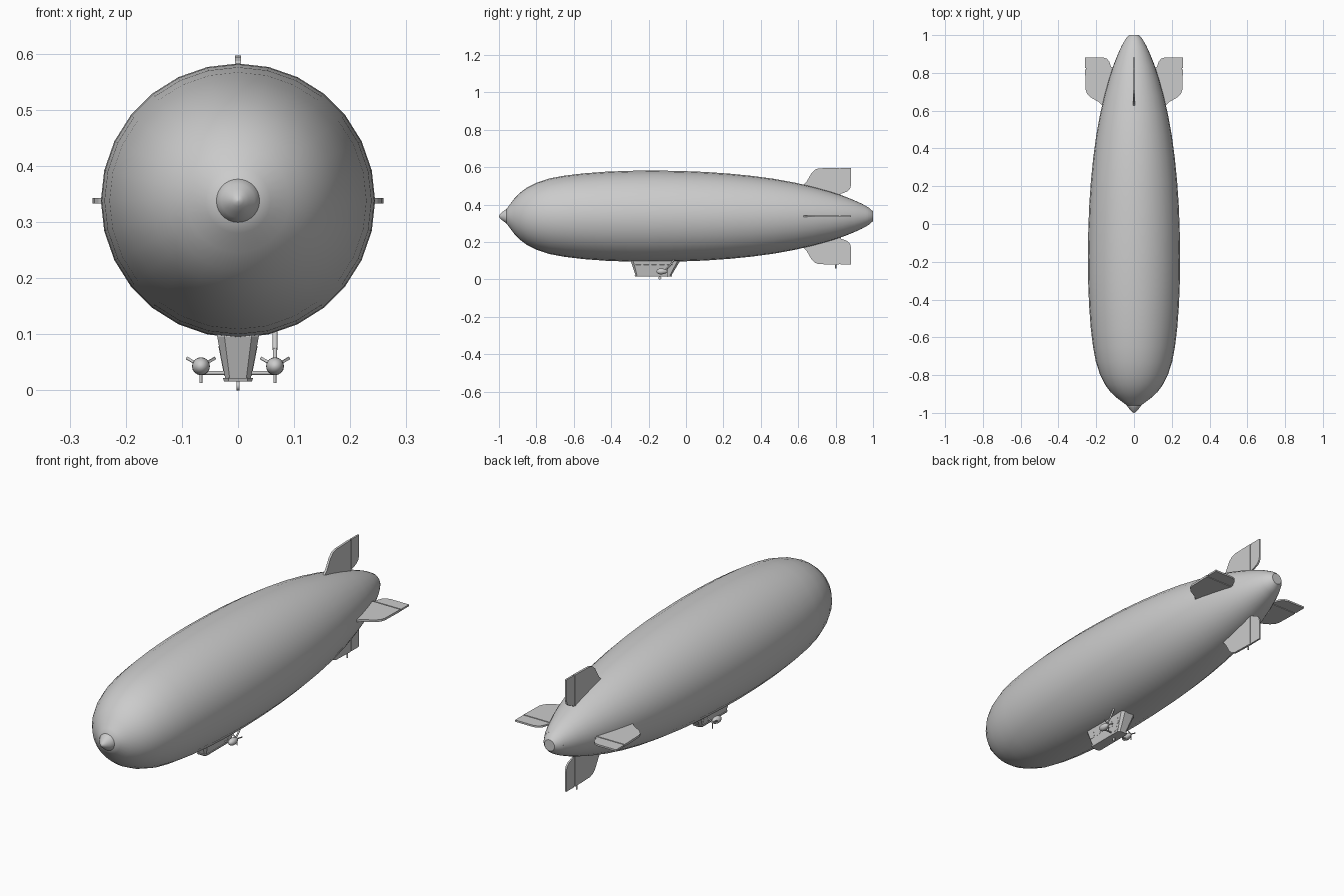
import bpy, bmesh, math
from mathutils import Vector, Matrix

if "Cube" in bpy.data.objects:
    bpy.data.objects.remove(bpy.data.objects["Cube"])

AXIS = 0.338  # height of the hull axis


def finish(name, bm, smooth=None):
    bmesh.ops.recalc_face_normals(bm, faces=bm.faces)
    me = bpy.data.meshes.new(name)
    bm.to_mesh(me)
    bm.free()
    ob = bpy.data.objects.new(name, me)
    bpy.context.collection.objects.link(ob)
    if smooth:
        bpy.ops.object.select_all(action='DESELECT')
        ob.select_set(True)
        bpy.context.view_layer.objects.active = ob
        bpy.ops.object.shade_smooth_by_angle(angle=math.radians(smooth))
    return ob


def lathe(name, profile, centre, sides, smooth=40):
    """Revolve (y, radius) points around a line parallel to y."""
    bm = bmesh.new()
    rings = []
    for y, r in profile:
        rings.append([bm.verts.new((centre[0] + r * math.sin(math.tau * i / sides), centre[1] + y,
                                    centre[2] + r * math.cos(math.tau * i / sides)))
                      for i in range(sides)])
    for a, b in zip(rings, rings[1:]):
        for i in range(sides):
            j = (i + 1) % sides
            bm.faces.new((a[i], a[j], b[j], b[i]))
    bm.faces.new(rings[0])
    bm.faces.new(rings[-1])
    return finish(name, bm, smooth)


def loft(name, loops):
    """Join matching loops of points into a closed solid."""
    bm = bmesh.new()
    rings = [[bm.verts.new(p) for p in loop] for loop in loops]
    n = len(rings[0])
    for a, b in zip(rings, rings[1:]):
        for i in range(n):
            bm.faces.new((a[i], a[(i + 1) % n], b[(i + 1) % n], b[i]))
    bm.faces.new(rings[0])
    bm.faces.new(rings[-1])
    return finish(name, bm)


def rod(name, a, b, r, sides=10):
    a, b = Vector(a), Vector(b)
    d = b - a
    bm = bmesh.new()
    m = Matrix.Translation((a + b) / 2) @ d.to_track_quat('Z', 'Y').to_matrix().to_4x4()
    bmesh.ops.create_cone(bm, cap_ends=True, segments=sides, radius1=r, radius2=r,
                          depth=d.length, matrix=m)
    return finish(name, bm, 40)


def box(name, centre, size, rot=None):
    bm = bmesh.new()
    m = Matrix.Translation(centre) @ (rot or Matrix()) @ Matrix.Diagonal((*size, 1))
    bmesh.ops.create_cube(bm, size=1, matrix=m)
    return finish(name, bm)


# Envelope with its pointed nose cap and blunt tail
hull = [(-.962, .036), (-.945, .058), (-.92, .092), (-.89, .124), (-.85, .154), (-.80, .179),
        (-.73, .202), (-.65, .217), (-.55, .229), (-.43, .238), (-.30, .243), (-.17, .2445),
        (-.03, .242), (.10, .237), (.23, .228), (.35, .216), (.47, .200), (.58, .180),
        (.68, .157), (.77, .132), (.84, .109), (.90, .085), (.94, .067), (.97, .050)]
lathe("envelope", hull, (0, 0, AXIS), 28)
lathe("nose_cap", [(-1, .002), (-.995, .010), (-.985, .020), (-.972, .030), (-.958, .040),
                   (-.95, .040)], (0, 0, AXIS), 28)
lathe("tail_cap", [(.965, .053), (.983, .042), (.993, .032), (1, .026)], (0, 0, AXIS), 28)

# Four tail fins, each a fixed fin and a hinged control surface: (y, distance from axis)
FIN = [(.60, .12), (.62, .160), (.645, .185), (.672, .232), (.69, .249), (.71, .256), (.819, .259), (.819, .10)]
FLAP = [(.825, .119), (.825, .259), (.882, .259), (.882, .165), (.876, .145), (.862, .132)]
for k, side in enumerate(("top", "right", "bottom", "left")):
    turn = Matrix.Translation((0, 0, AXIS)) @ Matrix.Rotation(k * math.pi / 2, 4, 'Y')
    for part, shape, t in (("fin", FIN, .005), ("rudder", FLAP, .004)):
        loft(f"{side}_{part}", [[turn @ Vector((s * t, y, r)) for y, r in shape] for s in (-1, 1)])
    loft(f"{side}_hinge", [[turn @ Vector((s * .002, y, r)) for y, r in
                            ((.81, .115), (.83, .115), (.83, .255), (.81, .255))] for s in (-1, 1)])
rod("tail_bumper", (0, .80, .058), (0, .80, .085), .004)

# Gondola, tapering downwards, with a bottom sill
def rect(w, y0, y1, z):
    c = min(w * .35, .02)
    return [(-w + c, y0, z), (w - c, y0, z), (w, y0 + c, z), (w, y1 - c, z),
            (w - c, y1, z), (-w + c, y1, z), (-w, y1 - c, z), (-w, y0 + c, z)]

loft("gondola", [rect(.023, -.270, -.078, .022), rect(.037, -.294, -.034, .095),
                 rect(.038, -.294, -.034, .108)])
loft("gondola_sill", [rect(.025, -.273, -.075, .016), rect(.027, -.275, -.073, .022)])

# Windows, doors, engines, propellers and outriggers on both sides
for s, side in ((1, "right"), (-1, "left")):
    lean = Matrix.Rotation(s * math.atan(.014 / .073), 4, 'Y')
    for i in range(5):
        box(f"{side}_window_{i}", (s * .0316, -.255 + i * .042, .067), (.002, .028, .024), lean)
    box(f"{side}_door", (s * .0285, -.10, .051), (.002, .024, .05), lean)
    x = s * .066
    lathe(f"{side}_engine", [(-.028, .002), (-.026, .007), (-.020, .012), (-.010, .0155), (0, .016),
                             (.012, .0135), (.024, .009), (.032, .004)], (x, -.13, .043), 16)
    rod(f"{side}_outrigger", (s * .015, -.13, .031), (x, -.13, .031), .0035)
    for i in range(3):
        a = math.radians(60 + 120 * i)
        blade = Matrix.Rotation(a, 4, 'Y') @ Matrix.Rotation(.4, 4, 'Z')
        box(f"{side}_propeller_blade_{i}", (x + .0155 * math.sin(a), -.10, .043 + .0155 * math.cos(a)),
            (.005, .002, .029), blade)

# Air scoop pipe from the right engine up to the envelope
rod("air_pipe_lower", (.066, -.115, .045), (.066, -.085, .075), .004)
rod("air_pipe_upper", (.066, -.087, .073), (.066, -.060, .112), .0045)

# Landing wheel under the gondola
rod("wheel_leg", (0, -.14, .008), (0, -.14, .022), .003)
rod("wheel", (-.003, -.14, .008), (.003, -.14, .008), .008, 16)
